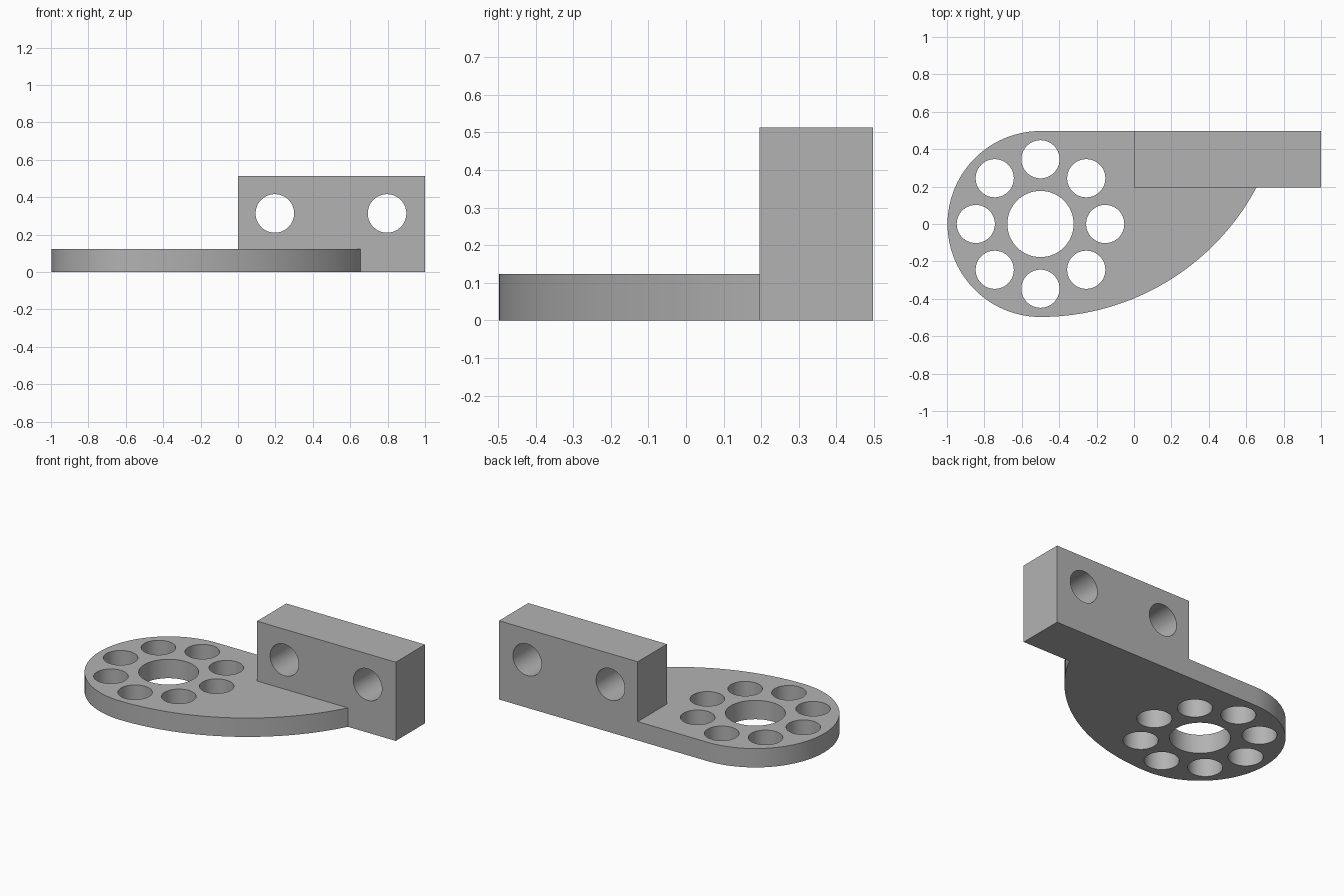
import bpy, bmesh, math
from mathutils import Matrix, Vector

if "Cube" in bpy.data.objects:
    bpy.data.objects.remove(bpy.data.objects["Cube"])

CX, R = -0.5, 0.497          # centre and radius of the round plate end
PLATE_H, BLOCK_H = 0.123, 0.513
Y0, Y1 = 0.196, 0.497        # front and back of the upright block

grey = bpy.data.materials.new("grey metal")
grey.diffuse_color = (0.45, 0.45, 0.45, 1)
grey.use_nodes = True
grey.node_tree.nodes["Principled BSDF"].inputs["Base Color"].default_value = grey.diffuse_color


def make_object(name, bm, material=grey):
    bmesh.ops.recalc_face_normals(bm, faces=bm.faces)
    mesh = bpy.data.meshes.new(name)
    bm.to_mesh(mesh)
    bm.free()
    mesh.materials.append(material)
    obj = bpy.data.objects.new(name, mesh)
    bpy.context.collection.objects.link(obj)
    return obj


def extrude_outline(name, points, height):
    bm = bmesh.new()
    face = bm.faces.new([bm.verts.new((x, y, 0)) for x, y in points])
    ext = bmesh.ops.extrude_face_region(bm, geom=[face])
    top = [v for v in ext["geom"] if isinstance(v, bmesh.types.BMVert)]
    bmesh.ops.translate(bm, verts=top, vec=(0, 0, height))
    return make_object(name, bm)


def drill(name, location, radius, depth, rotation=Matrix()):
    bm = bmesh.new()
    bmesh.ops.create_cone(bm, cap_ends=True, segments=64, radius1=radius, radius2=radius,
                          depth=depth, matrix=Matrix.Translation(location) @ rotation)
    cutter = make_object(name, bm)
    cutter.hide_render = True
    return cutter


def combine(target, other, operation):
    mod = target.modifiers.new(operation, 'BOOLEAN')
    mod.operation, mod.object, mod.solver = operation, other, 'EXACT'
    bpy.context.view_layer.objects.active = target
    bpy.ops.object.modifier_apply(modifier=mod.name)
    bpy.data.objects.remove(other)


# Teardrop plate: round end, then a wide tangent arc sweeping to the block
outline = [(CX + R * math.cos(a), R * math.sin(a))
           for a in (math.pi * (0.5 + i / 48) for i in range(49))]
end_x = 0.655
dx, dy = end_x - CX, Y0 + R
big_r = (dx * dx + dy * dy) / (2 * dy)
sweep = math.asin(dx / big_r)
for i in range(1, 33):
    a = sweep * i / 32
    outline.append((CX + big_r * math.sin(a), -R + big_r * (1 - math.cos(a))))
outline.append((end_x, Y1))
bracket = extrude_outline("bracket", outline, PLATE_H)

# Upright block joined to the plate
block = extrude_outline("block", [(0, Y0), (1, Y0), (1, Y1), (0, Y1)], BLOCK_H)
combine(bracket, block, 'UNION')

# Centre bore and ring of eight holes
combine(bracket, drill("bore", Vector((CX, 0, 0.06)), 0.177, 0.5), 'DIFFERENCE')
for i in range(8):
    a = i * math.pi / 4
    pos = Vector((CX + 0.346 * math.cos(a), 0.346 * math.sin(a), 0.06))
    combine(bracket, drill("ring_hole", pos, 0.102, 0.5), 'DIFFERENCE')

# Two mounting holes through the block
turn = Matrix.Rotation(math.pi / 2, 4, 'X')
for x in (0.197, 0.797):
    combine(bracket, drill("mount_hole", Vector((x, 0.35, 0.313)), 0.103, 0.8, turn), 'DIFFERENCE')

# Smooth curved walls, crisp edges
bpy.ops.object.select_all(action='DESELECT')
bracket.select_set(True)
bpy.context.view_layer.objects.active = bracket
bpy.ops.object.shade_smooth_by_angle(angle=math.radians(30))
